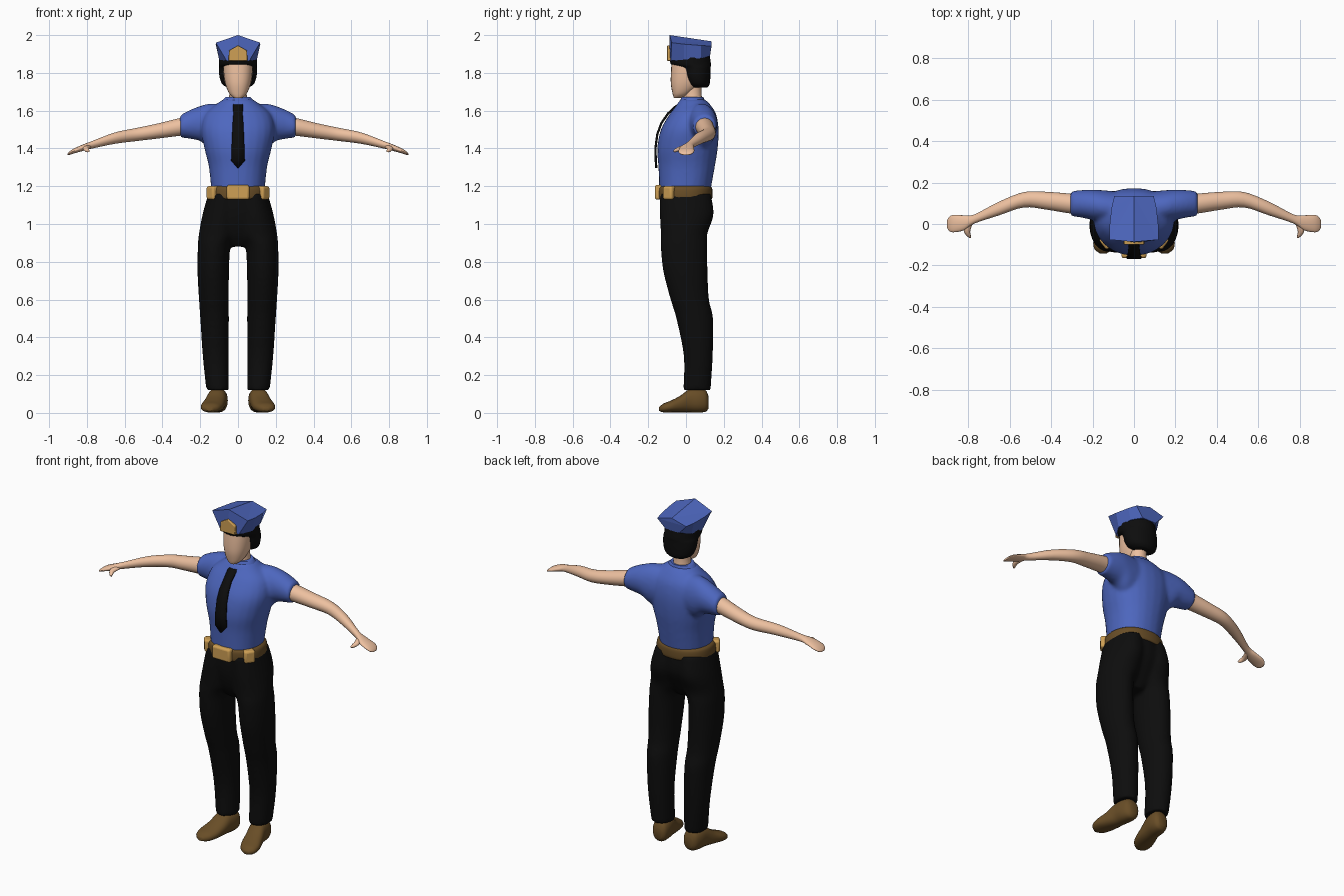
import bpy, bmesh, math
from mathutils import Vector

def material(name, rgb):
    m = bpy.data.materials.new(name)
    m.diffuse_color = (*rgb, 1)
    return m

BLUE = material("blue cloth", (0.075, 0.135, 0.52))
BLACK = material("black cloth", (0.004, 0.004, 0.004))
SKIN = material("skin", (0.85, 0.53, 0.35))
BROWN = material("brown leather", (0.14, 0.075, 0.02))
GOLD = material("gold", (0.62, 0.35, 0.09))

def catmull(rings, steps=4):
    pts = [Vector(r) for r in rings]
    pts = [pts[0]] + pts + [pts[-1]]
    out = []
    for i in range(1, len(pts) - 2):
        a, b, c, d = pts[i - 1:i + 3]
        for k in range(steps):
            t = k / steps
            out.append(0.5 * (2 * b + (c - a) * t + (2 * a - 5 * b + 4 * c - d) * t * t
                              + (3 * b - a - 3 * c + d) * t ** 3))
    return out + [pts[-1]]

def loft(bm, axis, rings, mirror=False, power=2.0, n=24):
    """Rings: (position along axis, centre 1, centre 2, radius 1, radius 2)."""
    smooth = catmull(rings)
    for side in ((1, -1) if mirror else (1,)):
        loops = []
        for p, c1, c2, r1, r2 in smooth:
            loop = []
            for k in range(n):
                a = 2 * math.pi * k / n
                u, v = math.cos(a), math.sin(a)
                co = [c1 + r1 * math.copysign(abs(u) ** (2 / power), u),
                      c2 + r2 * math.copysign(abs(v) ** (2 / power), v)]
                co.insert(axis, p)
                co[0] *= side
                loop.append(bm.verts.new(co))
            loops.append(loop)
        for a, b in zip(loops, loops[1:]):
            for k in range(n):
                bm.faces.new((a[k], a[(k + 1) % n], b[(k + 1) % n], b[k]))
        bm.faces.new(loops[0])
        bm.faces.new(loops[-1])

def finish(name, bm, mat, smooth=True, fuse=0, bevel=0):
    bmesh.ops.recalc_face_normals(bm, faces=bm.faces)
    me = bpy.data.meshes.new(name)
    bm.to_mesh(me)
    bm.free()
    ob = bpy.data.objects.new(name, me)
    bpy.context.collection.objects.link(ob)
    me.materials.append(mat)
    if fuse:
        r = ob.modifiers.new("fuse", 'REMESH')
        r.mode, r.voxel_size, r.use_smooth_shade = 'VOXEL', fuse, True
        s = ob.modifiers.new("relax", 'SMOOTH')
        s.factor, s.iterations = 0.5, 8
    if bevel:
        b = ob.modifiers.new("bevel", 'BEVEL')
        b.width, b.segments = bevel, 3
    if smooth:
        bpy.context.view_layer.objects.active = ob
        ob.select_set(True)
        bpy.ops.object.shade_smooth_by_angle(angle=math.radians(45))
        ob.select_set(False)
    return ob

# Trousers: two legs and a pelvis fused
bm = bmesh.new()
loft(bm, 2, [(.12, .108, .058, .06, .073), (.3, .118, .065, .069, .077), (.5, .124, .046, .076, .098),
             (.6, .128, .02, .079, .102), (.75, .131, -.003, .084, .118), (.88, .126, -.011, .087, .123),
             (.95, .104, -.01, .103, .124), (1.05, .09, .004, .098, .143), (1.16, .078, -.003, .08, .135)], True)
loft(bm, 2, [(.88, 0, -.01, .06, .06), (.95, 0, -.01, .16, .1), (1.05, 0, 0, .175, .135),
             (1.16, 0, -.003, .155, .135)])
finish("trousers", bm, BLACK, fuse=.01)

# Shirt: torso and short sleeves fused
bm = bmesh.new()
loft(bm, 2, [(1.16, 0, -.007, .14, .134), (1.3, 0, .003, .154, .149), (1.4, 0, .008, .178, .16),
             (1.5, 0, .02, .195, .153), (1.58, 0, .036, .175, .124), (1.63, 0, .04, .12, .09),
             (1.66, 0, .035, .08, .065)], power=2.2)
loft(bm, 0, [(.06, .075, 1.515, .08, .12), (.15, .085, 1.52, .078, .118), (.2, .092, 1.532, .074, .093),
             (.25, .097, 1.528, .067, .078), (.307, .098, 1.517, .06, .059)], True)
finish("shirt", bm, BLUE, fuse=.01)

# Collar
bm = bmesh.new()
loft(bm, 2, [(1.63, 0, .036, .09, .072), (1.655, 0, .034, .082, .064), (1.672, 0, .034, .066, .058)])
finish("collar", bm, BLUE)

# Neck and face
bm = bmesh.new()
loft(bm, 2, [(1.62, 0, .037, .055, .052), (1.7, 0, .035, .045, .047), (1.77, 0, .035, .05, .05)])
loft(bm, 2, [(1.668, 0, -.042, .022, .022), (1.69, 0, -.025, .046, .046), (1.74, 0, -.002, .067, .078),
             (1.8, 0, .01, .077, .09), (1.87, 0, .015, .08, .09)], power=2.3)
finish("head", bm, SKIN)

# Hair
bm = bmesh.new()
loft(bm, 2, [(1.722, 0, .072, .055, .04), (1.74, 0, .065, .083, .06), (1.78, 0, .056, .098, .073),
             (1.825, 0, .048, .1, .082), (1.846, 0, .026, .1, .106), (1.89, 0, .022, .099, .104)])
finish("hair", bm, BLACK)

# Arms with hands and thumbs
bm = bmesh.new()
loft(bm, 0, [(.25, .1, 1.517, .046, .046), (.3, .098, 1.515, .048, .047), (.42, .112, 1.493, .043, .04),
             (.53, .117, 1.475, .037, .035), (.65, .075, 1.455, .033, .03), (.77, .024, 1.42, .022, .02),
             (.82, .006, 1.404, .036, .017), (.87, .002, 1.386, .042, .013), (.893, .0, 1.374, .033, .009),
             (.902, .0, 1.368, .015, .004)], True)
loft(bm, 1, [(.02, .79, 1.412, .02, .012), (-.03, .805, 1.4, .016, .012), (-.055, .798, 1.39, .011, .01),
             (-.067, .79, 1.385, .004, .004)], True, n=12)
finish("arms", bm, SKIN)

# Shoes
bm = bmesh.new()
loft(bm, 1, [(.12, .1, .055, .025, .03), (.105, .102, .063, .043, .056), (.07, .106, .066, .052, .064),
             (.02, .113, .065, .052, .062), (-.03, .125, .047, .056, .044), (-.08, .138, .034, .058, .031),
             (-.12, .146, .026, .045, .023), (-.142, .149, .02, .016, .01)], True, power=2.3)
finish("shoes", bm, BROWN)

# Belt
bm = bmesh.new()
loft(bm, 2, [(1.13, 0, -.005, .15, .135), (1.14, 0, -.005, .162, .145), (1.185, 0, -.005, .16, .144),
             (1.2, 0, -.005, .148, .134)], power=2.2, n=32)
finish("belt", bm, BROWN)

# Buckle and belt pouches
def box(name, loc, size, turn):
    bm = bmesh.new()
    bmesh.ops.create_cube(bm, size=1)
    bmesh.ops.scale(bm, vec=size, verts=bm.verts)
    ob = finish(name, bm, GOLD, bevel=.012)
    ob.location, ob.rotation_euler.z = loc, turn
box("buckle", (0, -.145, 1.168), (.12, .04, .078), 0)
for s in (1, -1):
    box("pouch", (s * .134, -.088, 1.165), (.062, .045, .072), s * math.radians(52))

# Necktie
bm = bmesh.new()
path = [(-.022, 1.64, .02), (-.055, 1.622, .027), (-.095, 1.585, .024), (-.13, 1.535, .028),
        (-.152, 1.475, .031), (-.162, 1.4, .034), (-.16, 1.335, .036), (-.157, 1.297, .003)]
rows = [[bm.verts.new((s * w, y, z)) for s in (-1, 1)] for y, z, w in path]
for a, b in zip(rows, rows[1:]):
    bm.faces.new((a[0], b[0], b[1], a[1]))
tie = finish("necktie", bm, BLACK)
sol = tie.modifiers.new("thickness", 'SOLIDIFY')
sol.thickness, sol.offset = .012, 0

# Cap: faceted crown flaring from a band to a slanted, peaked top
bm = bmesh.new()
band = [(0, -.092, 1.862), (.06, -.08, 1.864), (.1, -.01, 1.87), (.092, .08, 1.878), (.045, .127, 1.888),
        (-.045, .127, 1.888), (-.092, .08, 1.878), (-.1, -.01, 1.87), (-.06, -.08, 1.864)]
top = [(0, -.086, 2), (.117, -.076, 1.96), (.118, -.01, 1.952), (.108, .08, 1.945), (.095, .135, 1.942),
       (-.095, .135, 1.942), (-.108, .08, 1.945), (-.118, -.01, 1.952), (-.117, -.076, 1.96)]
lo, hi = ([bm.verts.new(p) for p in loop] for loop in (band, top))
ridge = bm.verts.new((0, .135, 1.967))
for k in range(9):
    j = (k + 1) % 9
    bm.faces.new((lo[k], lo[j], hi[j], hi[k]))
    bm.faces.new((hi[k], hi[j], ridge if k else hi[1])) if 0 < k < 8 else None
bm.faces.new((hi[0], hi[1], ridge))
bm.faces.new((hi[8], hi[0], ridge))
bm.faces.new(lo)
finish("cap", bm, BLUE, smooth=False)

# Cap badge
bm = bmesh.new()
shape = [(-.05, 1.864), (.05, 1.864), (.048, 1.918), (0, 1.945), (-.048, 1.918)]
face = bm.faces.new([bm.verts.new((x, -.1, z)) for x, z in shape])
ext = bmesh.ops.extrude_face_region(bm, geom=[face])
bmesh.ops.translate(bm, vec=(0, .025, 0), verts=[v for v in ext["geom"] if isinstance(v, bmesh.types.BMVert)])
finish("badge", bm, GOLD, bevel=.004)
